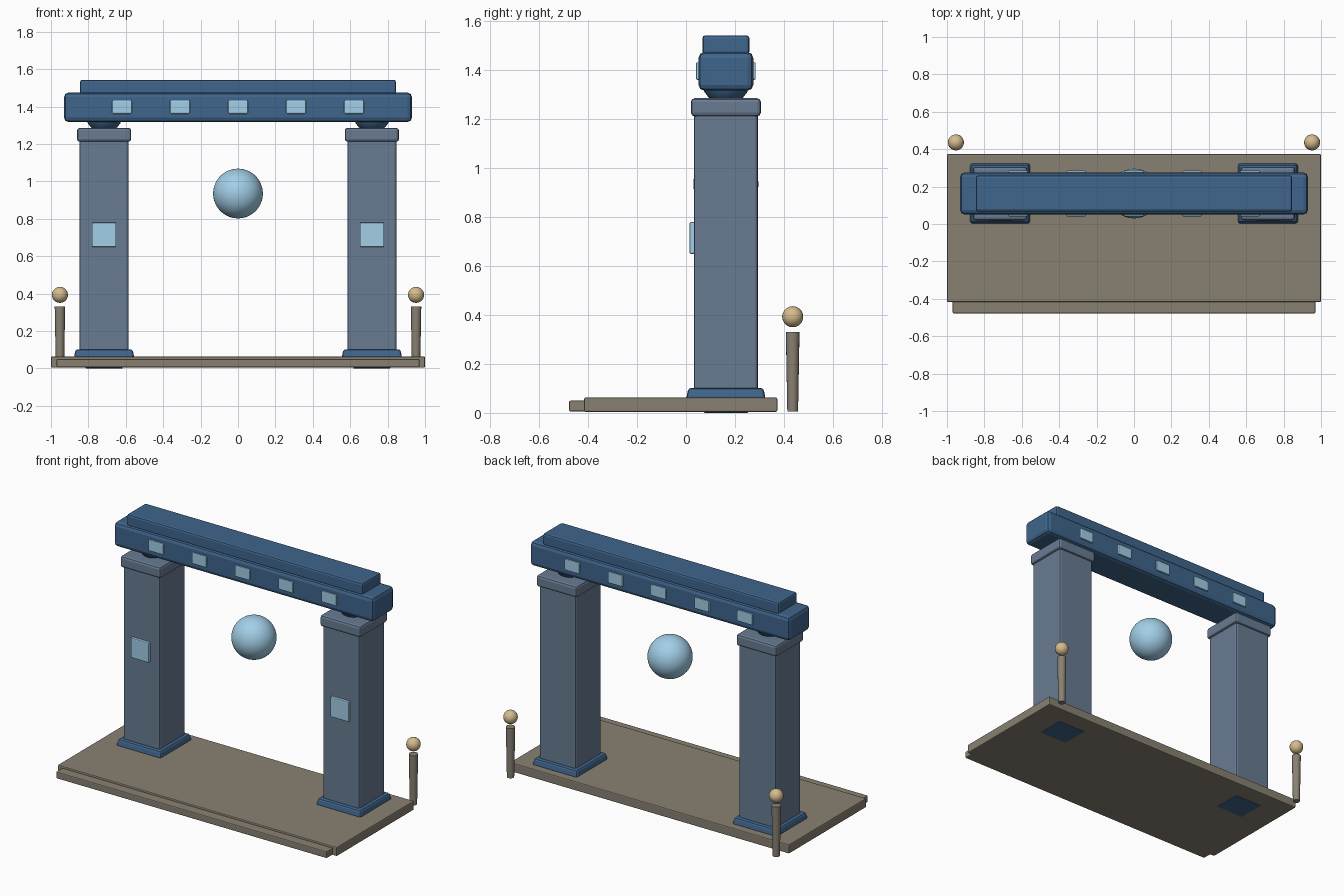
import bpy, math

if "Cube" in bpy.data.objects:
    bpy.data.objects.remove(bpy.data.objects["Cube"])

def mat(name, rgb):
    m = bpy.data.materials.new(name)
    m.diffuse_color = (*rgb, 1)
    m.use_nodes = True
    m.node_tree.nodes["Principled BSDF"].inputs["Base Color"].default_value = m.diffuse_color
    return m

SLATE = mat("slate", (0.14, 0.20, 0.29))
BLUE = mat("blue", (0.05, 0.13, 0.26))
GLOW = mat("pale_blue", (0.36, 0.62, 0.80))
STONE = mat("stone", (0.25, 0.22, 0.17))
TAN = mat("tan", (0.66, 0.50, 0.27))
YC = 0.163  # depth of the gate's centre line

def finish(name, m, smooth=False):
    o = bpy.context.object
    o.name = name
    o.data.materials.append(m)
    if smooth:
        bpy.ops.object.shade_smooth_by_angle(angle=math.radians(40))
    return o

def box(name, x, y, z, m, bevel=0.008, top=1.0):
    """Bevelled box from (min, max) ranges; top scales the upper face."""
    c = [(a + b) / 2 for a, b in (x, y, z)]
    bpy.ops.mesh.primitive_cube_add(size=1, location=c)
    o = finish(name, m)
    for v in o.data.vertices:
        k = top if v.co.z > 0 else 1
        v.co = (v.co.x * (x[1] - x[0]) * k, v.co.y * (y[1] - y[0]) * k, v.co.z * (z[1] - z[0]))
    b = o.modifiers.new("bevel", 'BEVEL')
    b.width, b.segments = bevel, 2
    return o

def ball(name, loc, r, m, seg=32):
    bpy.ops.mesh.primitive_uv_sphere_add(segments=seg, ring_count=seg // 2, radius=r, location=loc)
    return finish(name, m, True)

def around(c, h):
    return (c - h, c + h)

# platform and front step
box("platform", (-1, 1), (-0.417, 0.373), (0.004, 0.063), STONE, 0.006)
box("front_step", (-0.97, 0.97), (-0.478, -0.40), (0.006, 0.05), STONE, 0.006)

for side, s in (("left", -1), ("right", 1)):
    x = s * 0.716
    # pillar with its footing, base, cap, bearing and front lamp
    box(side + "_footing", around(x, 0.10), around(YC, 0.09), (0, 0.06), BLUE, 0.004)
    box(side + "_base", around(x, 0.162), around(YC, 0.163), (0.055, 0.102), BLUE, 0.012, 0.94)
    box(side + "_pillar", around(x, 0.131), around(YC, 0.131), (0.08, 1.225), SLATE, 0.012)
    box(side + "_cap", around(x, 0.145), around(YC, 0.143), (1.212, 1.286), SLATE, 0.015)
    ball(side + "_bearing", (x, YC, 1.36), 0.10, BLUE, 24)
    box(side + "_pillar_lamp", around(x, 0.065), (0.015, 0.06), around(0.715, 0.065), GLOW, 0.005)
    # marker post with floating ball
    px = s * 0.952
    bpy.ops.mesh.primitive_cone_add(vertices=16, radius1=0.022, radius2=0.028, depth=0.325,
                                    location=(px, 0.436, 0.1675))
    finish(side + "_post", STONE, True)
    ball(side + "_post_ball", (px, 0.436, 0.393), 0.043, TAN, 20)

# lintel and top slab
box("lintel", (-0.93, 0.93), around(YC, 0.112), (1.317, 1.475), BLUE, 0.024)
box("top_slab", (-0.845, 0.845), around(YC, 0.096), (1.465, 1.543), BLUE, 0.012)

# lintel lamps, showing on front and back
for i in range(5):
    box("lintel_lamp_%d" % (i + 1), around((i - 2) * 0.31, 0.053), around(YC, 0.122),
        around(1.397, 0.036), GLOW, 0.006)

# floating orb in the opening
ball("orb", (0, YC, 0.935), 0.133, GLOW, 48)
